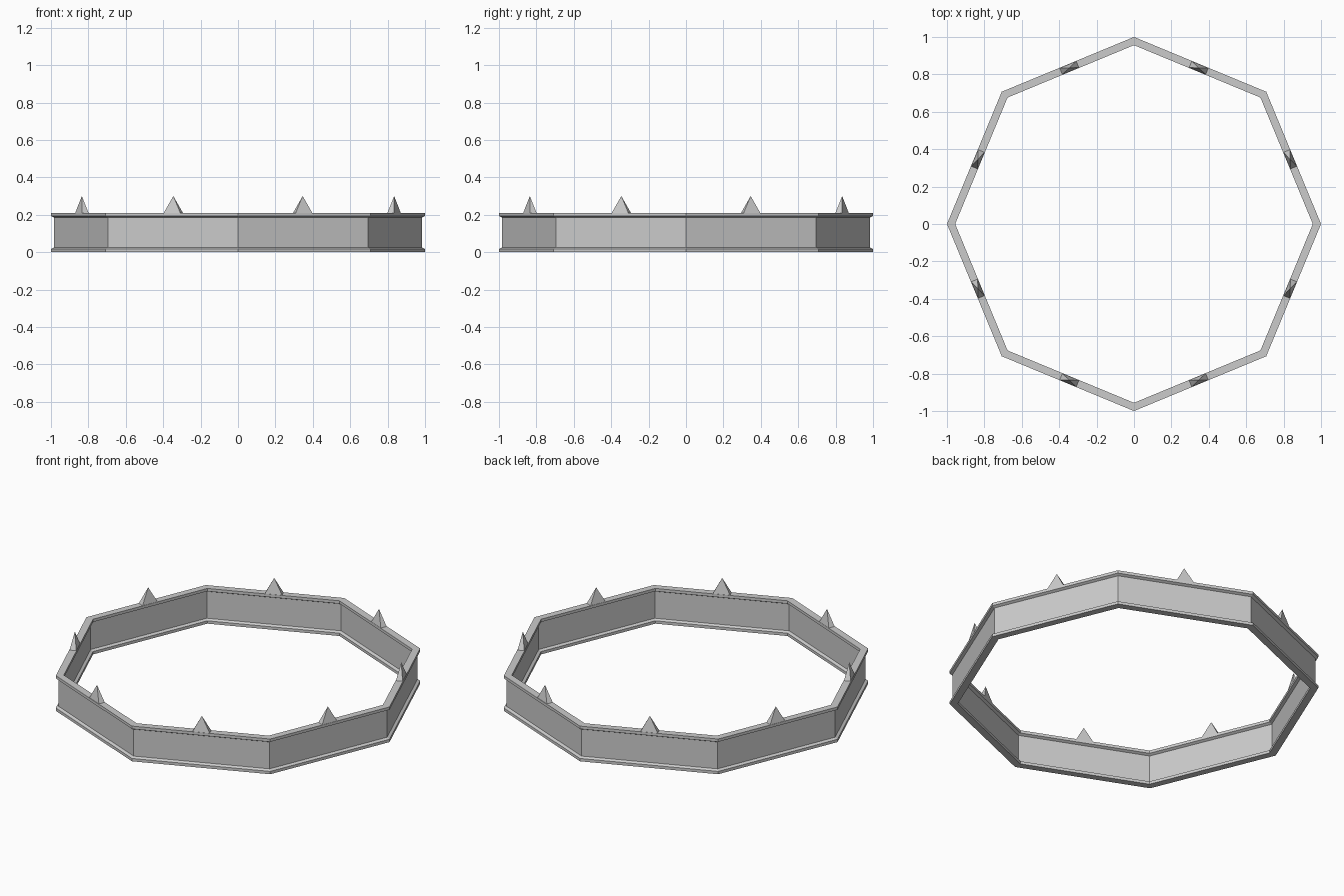
import bpy, bmesh, math
from mathutils import Matrix

if "Cube" in bpy.data.objects:
    bpy.data.objects.remove(bpy.data.objects["Cube"])

def finish(name, bm):
    bmesh.ops.recalc_face_normals(bm, faces=bm.faces)
    me = bpy.data.meshes.new(name)
    bm.to_mesh(me)
    bm.free()
    ob = bpy.data.objects.new(name, me)
    bpy.context.collection.objects.link(ob)

N = 8
R_MID = 0.978          # corner radius of the band centre line

# I-beam cross-section (radius, height) swept around the octagon
half = [(1.0, 0.0), (1.0, 0.017), (0.984, 0.025)]
outer = half + [(r, 0.21 - z) for r, z in reversed(half)]
profile = outer + [(2 * R_MID - r, z) for r, z in reversed(outer)]
bm = bmesh.new()
rings = []
for i in range(N):
    a = 2 * math.pi * i / N
    rings.append([bm.verts.new((r * math.cos(a), r * math.sin(a), z)) for r, z in profile])
for i in range(N):
    p, q = rings[i], rings[(i + 1) % N]
    for j in range(len(profile)):
        k = (j + 1) % len(profile)
        bm.faces.new((p[j], q[j], q[k], p[k]))
finish("octagonal_band", bm)

# Pyramid spike in the middle of each side
apothem = R_MID * math.cos(math.pi / N)
for i in range(N):
    bm = bmesh.new()
    rot = Matrix.Rotation(2 * math.pi * (i + 0.5) / N, 4, 'Z')
    base = [bm.verts.new(rot @ Matrix.Translation((apothem, 0, 0.208)) @ v.to_3d())
            for v in (Matrix.Diagonal((0.019, 0.049)) @ c for c in
                      [Matrix(((x, 0), (y, 0))).col[0] for x, y in ((-1, -1), (1, -1), (1, 1), (-1, 1))])]
    tip = bm.verts.new(rot @ Matrix.Translation((apothem, 0, 0.3)).to_translation())
    bm.faces.new(base)
    for j in range(4):
        bm.faces.new((base[j], base[(j + 1) % 4], tip))
    finish(f"spike_{i + 1}", bm)
